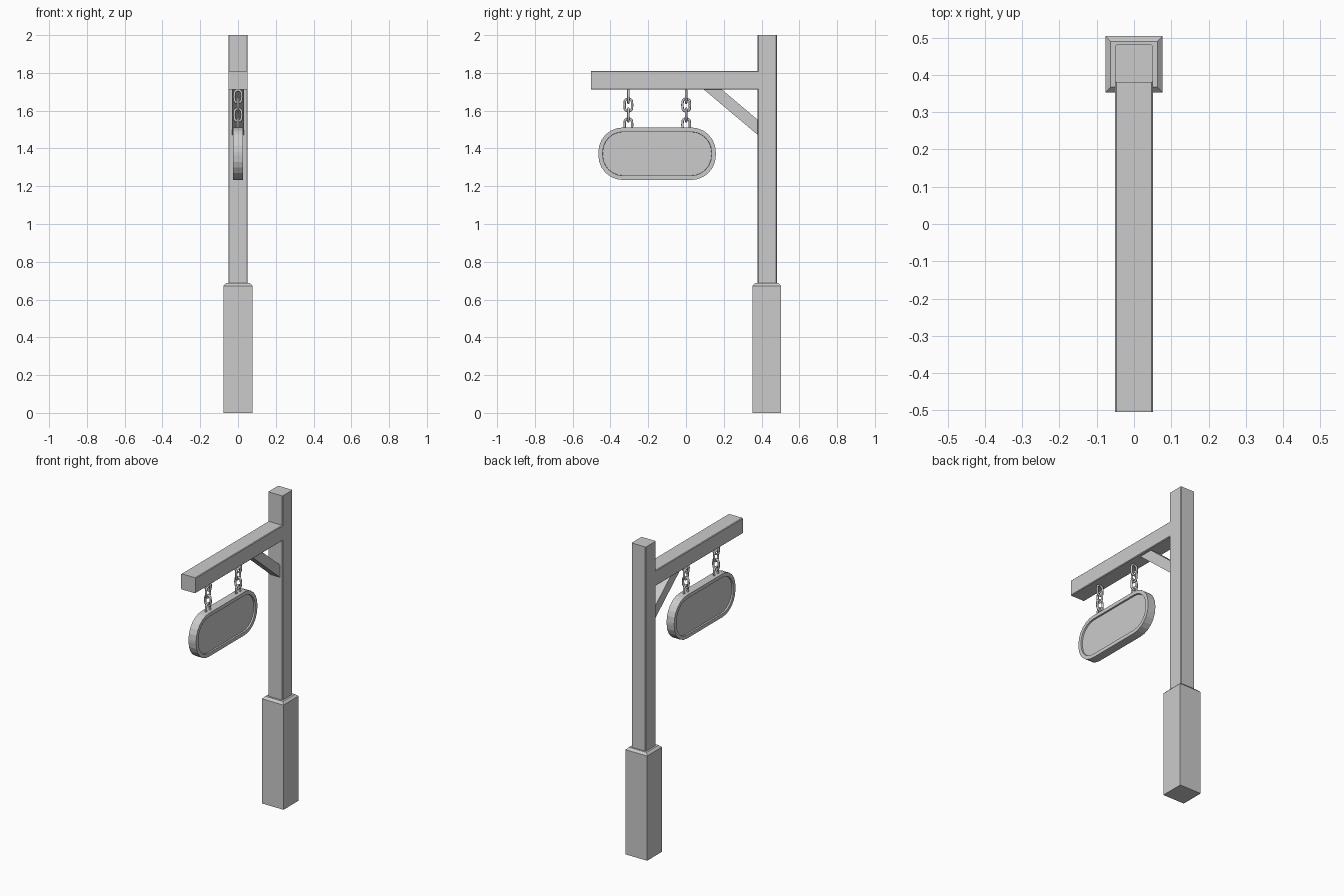
import bpy, bmesh, math

if "Cube" in bpy.data.objects:
    bpy.data.objects.remove(bpy.data.objects["Cube"])


def new_object(name, bm):
    bmesh.ops.recalc_face_normals(bm, faces=bm.faces[:])
    mesh = bpy.data.meshes.new(name)
    bm.to_mesh(mesh)
    bm.free()
    obj = bpy.data.objects.new(name, mesh)
    bpy.context.collection.objects.link(obj)
    return obj


def box(name, lo, hi, bevel_edges=None, width=0.004):
    bm = bmesh.new()
    bmesh.ops.create_cube(bm, size=1)
    for v in bm.verts:
        for i in range(3):
            v.co[i] = lo[i] if v.co[i] < 0 else hi[i]
    if bevel_edges:
        edges = [e for e in bm.edges if bevel_edges(e)]
        bmesh.ops.bevel(bm, geom=edges, offset=width, segments=1,
                        affect='EDGES', profile=0.5)
    return new_object(name, bm)


def along(axis):
    return lambda e: abs(e.verts[0].co[axis] - e.verts[1].co[axis]) > 0.5


def prism(points, half):
    """Extrude a (y, z) outline along x; returns the bmesh and its two caps."""
    bm = bmesh.new()
    a = [bm.verts.new((-half, y, z)) for y, z in points]
    b = [bm.verts.new((half, y, z)) for y, z in points]
    caps = [bm.faces.new(a), bm.faces.new(b[::-1])]
    for i in range(len(a)):
        j = (i + 1) % len(a)
        bm.faces.new((a[i], a[j], b[j], b[i]))
    bmesh.ops.recalc_face_normals(bm, faces=bm.faces[:])
    return bm, caps


# Base block with chamfered top
box("post_base", (-0.0765, 0.353, 0), (0.0765, 0.504, 0.687),
    lambda e: all(v.co.z > 0.5 for v in e.verts), 0.014)

# Upright post and cantilever beam
box("post", (-0.051, 0.379, 0.6), (0.051, 0.481, 2.0), along(2))
box("beam", (-0.051, -0.504, 1.711), (0.051, 0.40, 1.811), along(1))

# Diagonal brace
bm, _ = prism([(0.085, 1.72), (0.18, 1.72), (0.39, 1.543), (0.39, 1.463)], 0.032)
new_object("brace", bm)

# Sign board: rounded outline with recessed panels on both faces
cy, cz, hw, hh, r = -0.153, 1.372, 0.311, 0.139, 0.13
outline = []
for k, (sy, sz) in enumerate([(1, 1), (-1, 1), (-1, -1), (1, -1)]):
    for i in range(7):
        t = math.radians(90 * k + 15 * i)
        outline.append((cy + sy * (hw - r) + r * math.cos(t),
                        cz + sz * (hh - r) + r * math.sin(t)))
bm, caps = prism(outline, 0.027)
for cap in caps:
    bmesh.ops.inset_region(bm, faces=[cap], thickness=0.023)
    bmesh.ops.inset_region(bm, faces=[cap], thickness=0.001, depth=-0.01)
new_object("sign_board", bm)


# Chains: stretched torus links, alternating direction
def link(name, y, z, turned):
    bpy.ops.mesh.primitive_torus_add(
        major_radius=0.020, minor_radius=0.0065, major_segments=16,
        minor_segments=8, rotation=(math.pi / 2, 0, 0))
    bpy.ops.object.transform_apply(rotation=True)
    obj = bpy.context.object
    obj.name = name
    for v in obj.data.vertices:
        if abs(v.co.z) > 1e-4:
            v.co.z += math.copysign(0.0135, v.co.z)
    obj.location = (0, y, z)
    obj.rotation_euler.z = math.pi / 2 if turned else 0
    bpy.ops.object.shade_smooth_by_angle(angle=math.radians(50))


for side, y in (("outer", -0.305), ("inner", 0.001)):
    for n, z in enumerate((1.675, 1.63, 1.577, 1.525)):
        link(f"{side}_chain_link_{n + 1}", y, z, n % 2 == 1)
